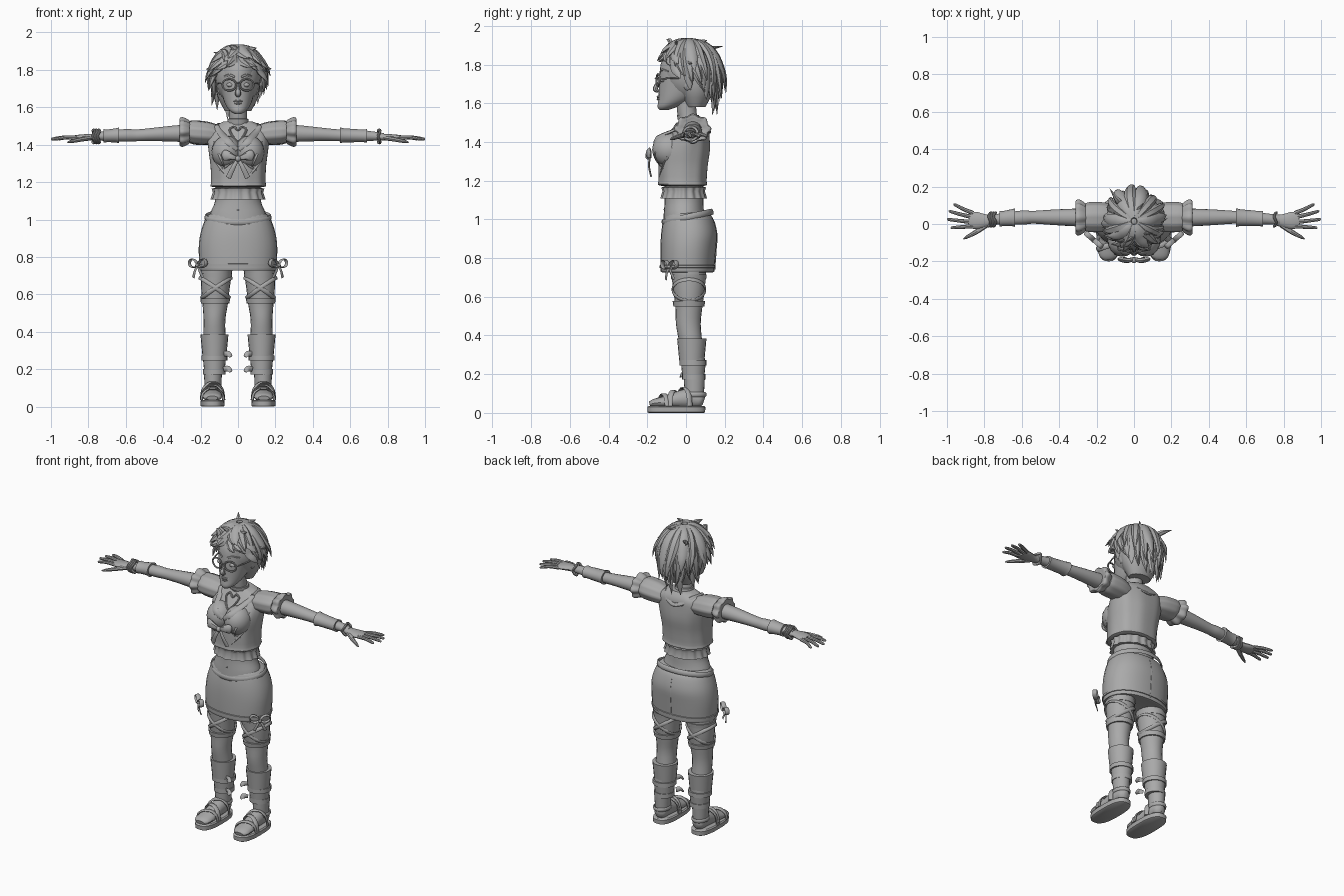
import bpy, bmesh, math, random
from mathutils import Vector
from mathutils.bvhtree import BVHTree

random.seed(4)
GREY = bpy.data.materials.new("plain_grey")
GREY.diffuse_color = (0.4, 0.4, 0.4, 1)
SURF = {}
SIDES = ((1, "left"), (-1, "right"))


def skin(name, rings, closed=False, angle=40):
    bm = bmesh.new()
    vs = [[bm.verts.new(p) for p in r] for r in rings]
    n, m = len(vs), len(vs[0])
    for i in range(n if closed else n - 1):
        a, b = vs[i], vs[(i + 1) % n]
        for j in range(m):
            k = (j + 1) % m
            bm.faces.new((a[j], a[k], b[k], b[j]))
    if not closed:
        bm.faces.new(vs[0])
        bm.faces.new(vs[-1])
    bmesh.ops.recalc_face_normals(bm, faces=bm.faces)
    SURF[name] = BVHTree.FromBMesh(bm)
    me = bpy.data.meshes.new(name)
    bm.to_mesh(me)
    bm.free()
    me.shade_smooth()
    me.set_sharp_from_angle(angle=math.radians(angle))
    me.materials.append(GREY)
    ob = bpy.data.objects.new(name, me)
    bpy.context.collection.objects.link(ob)
    return ob


def spline(pts, n, closed=False):
    # Catmull-Rom through tuples of any length
    out, N = [], len(pts)
    get = (lambda i: pts[i % N]) if closed else (lambda i: pts[max(0, min(N - 1, i))])
    for i in range(N if closed else N - 1):
        p = [get(i + d) for d in (-1, 0, 1, 2)]
        for s in range(n):
            t = s / n
            out.append(tuple(.5 * (2 * b + (c - a) * t + (2 * a - 5 * b + 4 * c - d) * t * t
                                   + (3 * b - a - 3 * c + d) * t ** 3) for a, b, c, d in zip(*p)))
    return out if closed else out + [tuple(pts[-1])]


def loft(name, rings, axis="z", n=3, segs=28, power=2.0, ripple=(0, 0)):
    # rings: position along axis, two centre coordinates, two radii
    out = []
    for t, c1, c2, r1, r2 in (spline(rings, n) if n > 1 else rings):
        ring = []
        for j in range(segs):
            a = math.tau * j / segs
            k = 1 + ripple[1] * math.cos(ripple[0] * a)
            c, s = math.cos(a), math.sin(a)
            u = c1 + r1 * k * math.copysign(abs(c) ** (2 / power), c)
            v = c2 + r2 * k * math.copysign(abs(s) ** (2 / power), s)
            ring.append((u, v, t) if axis == "z" else (t, u, v))
        out.append(ring)
    return skin(name, out)


def sweep(name, pts, up=(0, 0, 1), away=None, n=4, segs=8, closed=False):
    # pts: x, y, z, half width, half thickness (thickness lies along up / away)
    P = spline(pts, n, closed)
    V, out = [Vector(p[:3]) for p in P], []
    for i, p in enumerate(P):
        nx = V[(i + 1) % len(V)] if closed else V[min(i + 1, len(V) - 1)]
        t = (nx - V[i - 1 if closed else max(i - 1, 0)]).normalized()
        h = V[i] - Vector(away) if away else Vector(up)
        side = t.cross(h).normalized()
        nor = side.cross(t)
        w, d = max(p[3], .0006), max(p[4], .0006)
        out.append([V[i] + side * w * math.cos(math.tau * j / segs)
                    + nor * d * math.sin(math.tau * j / segs) for j in range(segs)])
    return skin(name, out, closed)


def ball(name, c, r, segs=20):
    rings = []
    for i in range(11):
        a = math.pi * (i + .02) / 10.04
        rings.append((c[2] - r[2] * math.cos(a), c[0], c[1], r[0] * math.sin(a), r[1] * math.sin(a)))
    return loft(name, rings, n=1, segs=segs)


def front(x, z, names, default, lift=.004):
    # front surface depth of the named parts
    hits = [SURF[k].ray_cast(Vector((x, -2, z)), Vector((0, 1, 0)))[0] for k in names]
    ys = [h.y for h in hits if h]
    return (min(ys) if ys else default) - lift


def bow(name, c, s, ang, filled):
    right = Vector((math.cos(ang), math.sin(ang), 0))
    o = Vector((math.sin(ang), -math.cos(ang), 0))
    q = lambda u, v, w, a, b: (*(Vector(c) + s * (right * u + Vector((0, 0, v)) + o * w)), a * s, b * s)
    for k in (1, -1):
        if filled:
            sweep(name + "_loop", [q(0, 0, 0, .1, .1), q(.4 * k, .12, .12, .22, .16),
                                   q(.85 * k, .22, .05, .34, .14), q(1.02 * k, .22, 0, .1, .04)], up=o)
        else:
            sweep(name + "_loop", [q(u * k, v, 0, .07, .25) for u, v in
                  ((0, 0), (.4, .5), (.9, .55), (1.05, .1), (.6, -.2))], up=o, closed=True)
        sweep(name + "_tail", [q(0, 0, 0, .1, .06), q(.3 * k, -.55, .08, .14, .06),
                               q(.6 * k, -1.2, -.05, .17, .05)], up=o)
    ball(name + "_knot", q(0, 0, .1, 0, 0)[:3], (.19 * s,) * 3, 12)


# head, neck and choker
loft("head", [(1.565, 0, -.115, .018, .022), (1.582, 0, -.095, .045, .052), (1.62, 0, -.055, .07, .087),
              (1.68, 0, -.02, .088, .12), (1.75, 0, 0, .1, .137), (1.82, 0, .01, .1, .135),
              (1.88, 0, .02, .075, .1), (1.91, 0, .02, .02, .02)])
loft("neck", [(1.46, 0, .03, .075, .06), (1.5, 0, .02, .055, .052), (1.55, 0, .005, .048, .05), (1.64, 0, 0, .05, .05)])
loft("choker", [(1.515, 0, .015, .05, .05), (1.517, 0, .015, .058, .058), (1.538, 0, .01, .056, .057), (1.54, 0, .01, .045, .045)], n=1)
sweep("nose", [(0, -.132, 1.735, .008, .01), (0, -.147, 1.7, .01, .012), (0, -.158, 1.672, .017, .013), (0, -.138, 1.66, .01, .006)], up=(0, -1, .01))
for z, w in ((1.633, .028), (1.621, .024)):
    y = front(0, z, ["head"], -.14, 0)
    sweep("lip", [(-w, y + .012, z, .002, .003), (0, y - .002, z, .007, .008), (w, y + .012, z, .002, .003)], up=(0, -1, 0))

# glasses, eyes, brows and ears
for s, side in SIDES:
    sweep(side + "_lens_frame", [(s * .047 + .037 * math.cos(a), -.152 + .016 * abs(math.cos(a) + s) / 2,
                                  1.72 + .031 * math.sin(a), .005, .005)
                                 for a in [math.tau * i / 8 for i in range(8)]], up=(0, -1, 0), closed=True)
    sweep(side + "_temple_arm", [(s * .083, -.136, 1.725, .004, .004), (s * .105, -.06, 1.73, .004, .004), (s * .105, .03, 1.725, .004, .004)])
    ball(side + "_eye", (s * .042, front(s * .042, 1.72, ["head"], -.12) + .009, 1.72), (.02, .012, .012), 14)
    sweep(side + "_eyebrow", [(s * x, front(s * x, z, ["head"], -.11, .001), z, .006, .004)
                              for x, z in ((.018, 1.762), (.045, 1.773), (.075, 1.762))], up=(0, -1, 0))
    ball(side + "_ear", (s * .095, .01, 1.7), (.016, .026, .035), 14)
sweep("glasses_bridge", [(-.012, -.15, 1.727, .004, .004), (0, -.158, 1.73, .004, .004), (.012, -.15, 1.727, .004, .004)])

# hair: cap plus layered pointed locks
ball("hair_cap", (0, .02, 1.76), (.122, .145, .158))
loft("hair_nape", [(1.58, 0, .05, .07, .05), (1.66, 0, .05, .11, .09), (1.75, 0, .04, .12, .11)])


def lock(az, th0, th1, grow, width, drift, flick):
    pts = []
    for i in range(6):
        t = i / 5
        th, a = th0 + (th1 - th0) * t, az + drift * t * t
        over = max(0, th - math.pi / 2)
        r = math.sin(min(th, math.pi / 2)) * (1 - .16 * over) * grow + flick * max(0, t - .6)
        z = 1.75 + .165 * grow * (math.cos(th) if over == 0 else -over * 1.12)
        taper = (.55, .9, 1, .95, .65, .03)[i]
        pts.append((.142 * r * math.sin(a), .015 - .158 * r * math.cos(a), z, width * taper, .015 * taper))
    sweep("hair_lock", pts, away=(0, .02, 1.70), n=3, segs=6)


for count, th0, cut, grow in ((24, .75, 0, .97), (20, .35, .35, 1.04), (14, .1, .75, 1.09)):
    for i in range(count):
        az = math.tau * (i + .5) / count - math.pi + random.uniform(-.1, .1)
        back = (1 - math.cos(az)) / 2
        end = math.radians(62 + 92 * back ** .75) - cut * (.3 + .7 * back) + random.uniform(-.14, .14)
        lock(az, th0, max(end, th0 + .4), grow, random.uniform(.022, .033),
             math.copysign(.35, az) * (1 - back) + random.uniform(-.22, .22), random.uniform(.1, .6))
for x, y, dx, dy, dz in ((-.06, -.09, -.03, .0, .06), (0, -.07, -.05, -.03, .06), (.04, -.05, .06, 0, .045), (0, .06, .05, .05, .05),
                         (-.06, .1, -.07, .09, .05), (.1, .0, .08, .03, -.05), (-.1, -.02, -.07, 0, -.05)):
    z = 1.885 - (x * x + y * y) * 3
    sweep("hair_tuft", [(x, y, z, .02, .012), (x + dx * .4, y + dy * .3, z + dz * .75, .018, .01),
                        (x + dx, y + dy, z + dz, .001, .001)], up=(.3, -1, .2), segs=6)

# shirt, bust and waist
loft("shirt", [(1.172, 0, -.015, .12, .1), (1.178, 0, -.018, .148, .126), (1.2, 0, -.018, .146, .124), (1.28, 0, -.015, .148, .127),
               (1.36, 0, -.005, .158, .128), (1.44, 0, .02, .165, .1), (1.49, 0, .035, .145, .078), (1.525, 0, .035, .075, .055)],
     power=2.3, ripple=(9, .012), segs=54)
for s, side in SIDES:
    ball(side + "_bust", (s * .062, -.085, 1.36), (.08, .09, .088))
loft("waist", [(.96, 0, .0, .165, .12), (1.03, 0, -.01, .15, .105), (1.1, 0, -.01, .122, .1), (1.2, 0, -.01, .122, .1)])
loft("waist_frill", [(1.11, 0, -.012, .118, .095), (1.108, 0, -.012, .142, .117), (1.145, 0, -.012, .13, .106), (1.165, 0, -.012, .136, .112),
                     (1.17, 0, -.012, .115, .095)], n=1, segs=96, ripple=(16, .035))
ball("navel", (0, front(0, 1.05, ["waist"], -.1, -.002), 1.05), (.005, .004, .008), 10)
CHEST = ["shirt", "left_bust", "right_bust"]

# collar, heart pendant and chest bow
for s, side in SIDES:
    sweep(side + "_lapel", [(s * x, front(s * x, z, CHEST, .0), z, w, .007) for x, z, w in
          ((.115, 1.5, .014), (.095, 1.465, .018), (.055, 1.42, .02), (.005, 1.375, .014))], up=(0, -1, .6))
    for x0, z0, x1, z1 in ((.13, 1.42, .07, 1.27), (.135, 1.33, .05, 1.22), (.03, 1.31, .1, 1.26)):
        sweep(side + "_shirt_fold", [(s * (x0 + (x1 - x0) * t), front(s * (x0 + (x1 - x0) * t), z0 + (z1 - z0) * t, CHEST, -.1, 0),
                                      z0 + (z1 - z0) * t, w, w * .7) for t, w in ((0, .001), (.5, .008), (1, .001))], up=(0, -1, 0))
sweep("back_collar", [(x, y, z, .014, .008) for x, y, z in ((-.115, -.01, 1.5), (-.1, .07, 1.505), (-.06, .105, 1.475), (0, .12, 1.455),
                      (.06, .105, 1.475), (.1, .07, 1.505), (.115, -.01, 1.5))], away=(0, .02, 1.4))
heart = [(0, 1.478), (.022, 1.496), (.044, 1.48), (.03, 1.447), (0, 1.418), (-.03, 1.447), (-.044, 1.48), (-.022, 1.496)]
sweep("heart_pendant", [(x, front(x, z, CHEST, -.06, .006), z, .006, .006) for x, z in heart], up=(0, -1, .5), closed=True)
bow("chest_bow", (0, -.185, 1.325), .085, 0, True)

# skirt with waistband, hem and seams
loft("skirt", [(.73, 0, .008, .18, .115), (.728, 0, .008, .203, .137), (.76, 0, .008, .207, .14), (.85, 0, .012, .21, .144),
               (.92, 0, .016, .202, .145), (.98, 0, .014, .184, .135), (1.02, 0, .01, .165, .12), (1.035, 0, .0, .14, .1)], power=2.2)
sweep("waistband", [(.173 * math.cos(a), .008 + .128 * math.sin(a), 1.012 + .028 * math.sin(a), .016, .006)
                    for a in [math.tau * i / 12 for i in range(12)]], away=(0, 0, 1.0), closed=True)
loft("skirt_hem", [(.748, 0, .008, .2, .135), (.75, 0, .008, .211, .144), (.762, 0, .008, .212, .145), (.765, 0, .008, .2, .135)], n=1, power=2.2)
sweep("skirt_back_seam", [(0, .149, .74, .003, .002), (0, .157, .85, .003, .002), (0, .161, .92, .003, .002), (0, .146, .99, .003, .002)], up=(0, 1, 0))

for s, side in SIDES:
    # puffed sleeve and arm
    loft(side + "_sleeve", [(s * x, y, z, a, b) for x, y, z, a, b in (
        (.09, .035, 1.45, .06, .05), (.16, .035, 1.46, .078, .062), (.23, .035, 1.465, .08, .064), (.26, .035, 1.468, .074, .058))], "x", ripple=(9, .03), segs=36)
    loft(side + "_sleeve_frill", [(s * x, .035, 1.468, a, b) for x, a, b in (
        (.25, .06, .05), (.27, .078, .064), (.295, .09, .074), (.312, .082, .068), (.308, .05, .045))], "x", ripple=(8, .07), segs=64)
    loft(side + "_arm", [(s * x, y, z, a, b) for x, y, z, a, b in (
        (.2, .035, 1.462, .05, .048), (.32, .035, 1.46, .047, .045), (.45, .036, 1.455, .04, .036), (.54, .036, 1.45, .034, .032),
        (.6, .034, 1.45, .038, .034), (.7, .028, 1.447, .03, .027), (.78, .022, 1.442, .026, .02))], "x", segs=18)
    x0, x1 = (.545, .69) if s > 0 else (.635, .72)
    loft(side + "_forearm_cuff", [(s * x0, .034, 1.45, .03, .03), (s * x0, .034, 1.45, .05, .043), (s * (x0 + .02), .034, 1.45, .045, .038),
                                  (s * (x1 - .02), .029, 1.447, .04, .034), (s * x1, .028, 1.447, .043, .037), (s * x1, .028, 1.447, .025, .025)], "x", n=1, segs=18)
    # hand with spread fingers
    sweep(side + "_palm", [(s * .74, .025, 1.442, .025, .02), (s * .79, .018, 1.44, .034, .018), (s * .84, .018, 1.438, .046, .017), (s * .88, .025, 1.436, .042, .013)], segs=14)
    for y0, y1, x in ((.058, .102, .965), (.036, .066, .99), (.01, .024, 1.0), (-.012, -.02, .98)):
        sweep(side + "_finger", [(s * .86, y0, 1.437, .012, .011), (s * (.86 + x) / 2, (y0 + y1) / 2, 1.439, .01, .01),
                                 (s * (x - .01), y1, 1.431, .008, .008), (s * x, y1, 1.43, .003, .003)])
    sweep(side + "_thumb", [(s * .79, -.002, 1.437, .018, .014), (s * .84, -.04, 1.428, .013, .012), (s * .89, -.068, 1.418, .009, .009), (s * .912, -.08, 1.413, .003, .003)])
    for x in ((.755,) if s > 0 else (.745, .758, .771)):
        sweep(side + "_bracelet", [(s * x + .006 * math.cos(3 * a), .024 + .036 * math.cos(a), 1.444 + .034 * math.sin(a), .008, .007)
                                   for a in [math.tau * i / 10 for i in range(10)]], up=(1, 0, 0), closed=True)
    # leg
    loft(side + "_leg", [(z, s * x, y, a, b) for z, x, y, a, b in (
        (.05, .135, .045, .035, .045), (.1, .135, .045, .038, .046), (.16, .132, .042, .043, .045), (.27, .128, .036, .06, .062), (.36, .126, .025, .06, .06),
        (.46, .126, .012, .058, .064), (.55, .122, .015, .068, .07), (.65, .12, .015, .078, .083), (.78, .11, .012, .088, .095))], segs=20)

    def band(name, z0, z1, a, b, y, flare=0, x=.126):
        loft(side + name, [(z0, s * x, y, a * .85, b * .85), (z0, s * x, y, a, b), (z1, s * x, y, a + flare, b + flare), (z1, s * x, y, a * .85, b * .85)], n=1, segs=20)
    for args in (("_stocking_top", .69, .715, .084, .09, .014, .003, .118), ("_stocking_lower_band", .55, .578, .076, .08, .015, .004, .122),
                 ("_shin_guard", .27, .385, .064, .065, .03, .011), ("_upper_calf_strap", .245, .272, .07, .07, .036), ("_shin_wrap", .2, .25, .056, .058, .038, .005),
                 ("_lower_calf_strap", .172, .2, .06, .06, .04), ("_ankle_wrap", .1, .172, .044, .05, .043, .004, .134)):
        band(*args)
    for z in (.19, .27):
        sweep(side + "_strap_tab", [(s * .075, -.005, z + .01, .014, .006), (s * .052, -.02, z + .012, .016, .006), (s * .038, -.028, z - .004, .01, .004)], up=(s * -.5, -1, 0))
    # crossed thigh ribbons and side bow
    for d in (1, -1):
        pts = []
        for i in range(13):
            a = math.tau * i / 12
            z = .635 + .055 * d * math.cos(a)
            k = .072 + (z - .55) * .09
            pts.append((s * .12 + k * math.cos(a), .015 + (k + .005) * math.sin(a), z, .011, .005))
        sweep(side + "_thigh_ribbon", pts[:-1], away=(s * .12, .015, .635), closed=True)
    bow(side + "_thigh_bow", (s * .215, -.085, .755), .055, s * .7, False)
    # sandal
    loft(side + "_sole", [(0, s * .136, -.05, .058, .142), (.004, s * .136, -.05, .064, .149), (.03, s * .136, -.05, .065, .15), (.036, s * .136, -.05, .058, .143)], n=1, power=2.7)
    sweep(side + "_foot", [(s * .138, -.188, .045, .03, .012), (s * .138, -.165, .05, .05, .022), (s * .136, -.1, .058, .052, .032), (s * .135, -.03, .07, .044, .045),
                           (s * .135, .03, .075, .042, .05), (s * .135, .075, .065, .036, .038), (s * .135, .092, .06, .015, .02)], segs=16)
    for y, h, dy in ((-.115, .095, .02), (-.065, .112, -.02), (-.01, .128, .03)):
        sweep(side + "_sandal_strap", [(s * .136 + u * .06, y + dy * u, .034 + (h - .034) * v, .015, .006) for u, v in
                                       ((-1, 0), (-.85, .6), (-.4, .95), (0, 1), (.4, .95), (.85, .6), (1, 0))], away=(s * .136, y, .03))
    sweep(side + "_heel_strap", [(s * .136 + .046 * math.cos(a), .045 + .056 * math.sin(a), .095, .012, .005)
                                 for a in [math.tau * i / 10 for i in range(10)]], away=(s * .136, .045, .095), closed=True)
